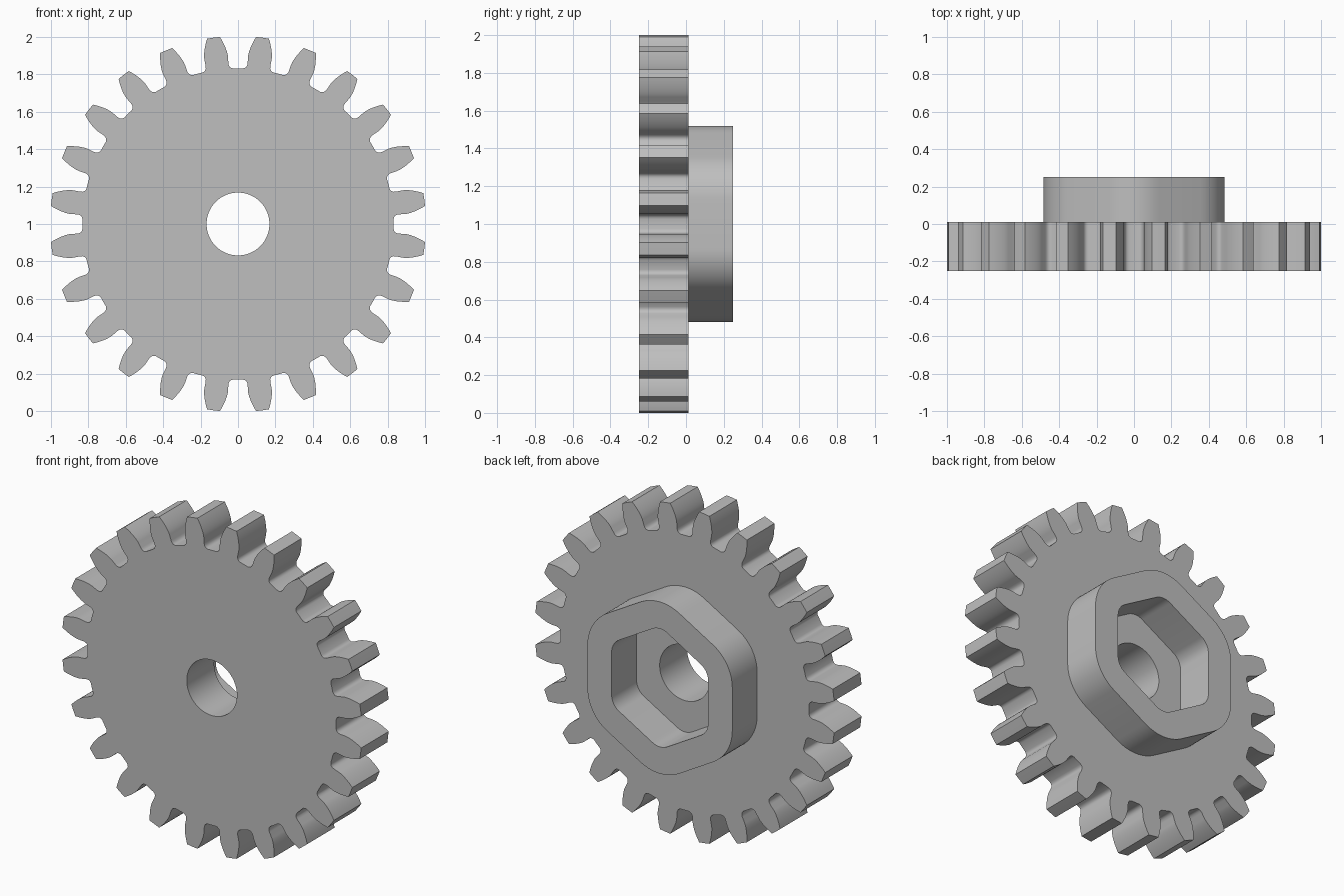
import bpy, bmesh
from math import pi, sin, cos, tan, acos, sqrt, radians

if "Cube" in bpy.data.objects:
    bpy.data.objects.remove(bpy.data.objects["Cube"])

steel = bpy.data.materials.new("light grey")
GREY = (0.52, 0.52, 0.52, 1)
steel.diffuse_color = GREY
steel.use_nodes = True
steel.node_tree.nodes["Principled BSDF"].inputs["Base Color"].default_value = GREY

CENTRE_Z = 1.0
FRONT, BACK, HUB_BACK = -0.25, 0.012, 0.25
TEETH = 24
PITCH_R, TIP_R, ROOT_R = 0.9275, 1.0046, 0.832
PRESSURE = radians(14.5)


def polar(r, a):
    return r * sin(a), r * cos(a)


def circle(r, n):
    return [polar(r, 2 * pi * i / n) for i in range(n)]


def rounded_hexagon(inradius, fillet, steps=10):
    """Hexagon with points up and down and flat sides left and right."""
    pts = []
    reach = (inradius - fillet) / cos(pi / 6)
    for k in range(6):
        cx, cz = polar(reach, k * pi / 3)
        for s in range(steps + 1):
            dx, dz = polar(fillet, (k - 0.5 + s / steps) * pi / 3)
            pts.append((cx + dx, cz + dz))
    return pts


def gear_outline():
    """One half gap (root, fillet, involute flank), mirrored and repeated."""
    base_r = PITCH_R * cos(PRESSURE)
    start = pi / (2 * TEETH) - (tan(PRESSURE) - PRESSURE)
    half = [(ROOT_R, 0.026 / ROOT_R), (0.835, 0.036 / 0.835), (0.841, 0.044 / 0.841),
            (0.850, 0.049 / 0.85), (0.862, 0.0515 / 0.862)]
    for i in range(9):
        r = base_r + (TIP_R - base_r) * i / 8
        a = acos(min(1, base_r / r))
        half.append((r, start + tan(a) - a))
    gap = [(r, -a) for r, a in reversed(half)] + [(ROOT_R, 0)] + half
    gap.append((TIP_R, pi / TEETH))
    return [polar(r, a + k * 2 * pi / TEETH) for k in range(TEETH) for r, a in gap]


def plate(name, loops, y0, y1):
    """Extrude a flat outline with holes from y0 to y1."""
    bm = bmesh.new()
    edges = []
    for loop in loops:
        vs = [bm.verts.new((x, y0, z + CENTRE_Z)) for x, z in loop]
        edges += [bm.edges.new((v, vs[i - 1])) for i, v in enumerate(vs)]
    bmesh.ops.triangle_fill(bm, use_beauty=True, use_dissolve=False, edges=edges)
    new = bmesh.ops.extrude_face_region(bm, geom=bm.faces[:], use_keep_orig=True)["geom"]
    moved = [g for g in new if isinstance(g, bmesh.types.BMVert)]
    bmesh.ops.translate(bm, verts=moved, vec=(0, y1 - y0, 0))
    bmesh.ops.recalc_face_normals(bm, faces=bm.faces[:])
    mesh = bpy.data.meshes.new(name)
    bm.to_mesh(mesh)
    bm.free()
    mesh.materials.append(steel)
    obj = bpy.data.objects.new(name, mesh)
    bpy.context.collection.objects.link(obj)
    bpy.ops.object.select_all(action="DESELECT")
    obj.select_set(True)
    bpy.context.view_layer.objects.active = obj
    bpy.ops.object.shade_smooth_by_angle(angle=radians(30))
    return obj


# Toothed disc with the shaft bore
plate("toothed_disc", [gear_outline(), circle(0.168, 64)], FRONT, BACK)

# Hexagonal collar on the back, slightly sunk into the disc
plate("hexagonal_collar",
      [rounded_hexagon(0.485, 0.26), rounded_hexagon(0.323, 0.1)], BACK - 0.02, HUB_BACK)
